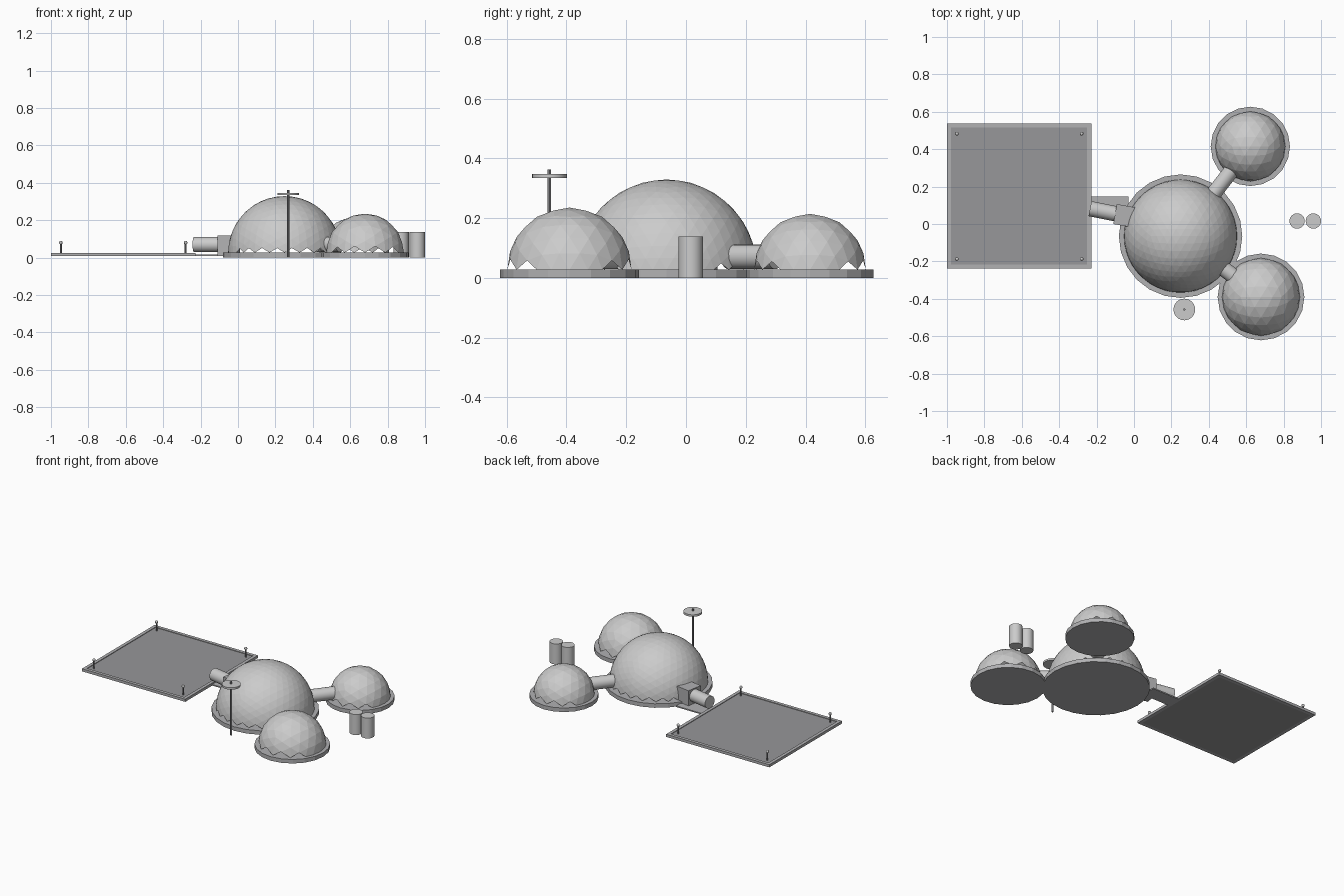
import bpy, bmesh, math
from mathutils import Vector, Matrix

if "Cube" in bpy.data.objects:
    bpy.data.objects.remove(bpy.data.objects["Cube"])


def material(name, r, g, b):
    m = bpy.data.materials.new(name)
    m.diffuse_color = (r, g, b, 1)
    m.use_nodes = True
    m.node_tree.nodes["Principled BSDF"].inputs["Base Color"].default_value = m.diffuse_color
    return m


SHELL = material("shell_grey", 0.60, 0.60, 0.62)
TUBE = material("tube_grey", 0.52, 0.52, 0.53)
STONE = material("foundation_grey", 0.44, 0.44, 0.45)
PAD = material("pad_grey", 0.31, 0.31, 0.32)
DARK = material("dark_metal", 0.25, 0.25, 0.26)


def cylinder(name, start, end, r, mat, sides=24, smooth=True):
    a, b = Vector(start), Vector(end)
    d = b - a
    bpy.ops.mesh.primitive_cylinder_add(vertices=sides, radius=r, depth=d.length,
                                        location=(a + b) / 2)
    o = bpy.context.object
    o.name = name
    o.rotation_euler = d.to_track_quat('Z', 'Y').to_euler()
    o.data.materials.append(mat)
    if smooth:
        bpy.ops.object.shade_smooth_by_angle(angle=math.radians(30))


def box(name, lo, hi, mat, turn=0):
    lo, hi = Vector(lo), Vector(hi)
    bpy.ops.mesh.primitive_cube_add(size=1, location=(lo + hi) / 2)
    o = bpy.context.object
    o.name = name
    o.scale = hi - lo
    o.rotation_euler.z = math.radians(turn)
    o.data.materials.append(mat)


def ball(name, loc, r, mat):
    bpy.ops.mesh.primitive_uv_sphere_add(segments=12, ring_count=8, radius=r, location=loc)
    o = bpy.context.object
    o.name = name
    o.data.materials.append(mat)


def dome(name, x, y, r, base_r, subdiv, sides):
    """Faceted half sphere with a toothed lower edge, on a round foundation."""
    cylinder(name + "_foundation", (x, y, 0), (x, y, BASE), base_r, STONE, sides, False)
    bm = bmesh.new()
    bmesh.ops.create_icosphere(bm, subdivisions=subdiv, radius=r)
    # turn the sphere so an edge between two five-sided corners lies on top, along x
    corners = [v.co.copy() for v in bm.verts if len(v.link_edges) == 5]
    a = corners[0]
    b = min(corners[1:], key=lambda c: (c - a).length)
    up, along = (a + b).normalized(), (b - a).normalized()
    bm.transform(Matrix((along, up.cross(along), up)).to_4x4())
    # removing everything below the equator leaves the teeth
    bmesh.ops.delete(bm, geom=[v for v in bm.verts if v.co.z < -0.001], context='VERTS')
    me = bpy.data.meshes.new(name)
    bm.to_mesh(me)
    bm.free()
    me.materials.append(SHELL)
    o = bpy.data.objects.new(name, me)
    o.location = (x, y, BASE)
    bpy.context.collection.objects.link(o)


def tunnel(name, a, b):
    """Tube between two domes, ending just inside each wall."""
    p, q = Vector((a[0], a[1], 0.07)), Vector((b[0], b[1], 0.07))
    d = (q - p).normalized()
    cylinder(name, p + d * (a[2] - 0.04), q - d * (b[2] - 0.04), 0.041, TUBE)


BASE = 0.027
MAIN = (0.249, -0.065, 0.302)
NORTH = (0.622, 0.415, 0.187)
SOUTH = (0.679, -0.39, 0.208)

# Domes and connecting tunnels
dome("main_dome", *MAIN, 0.33, 4, 24)
dome("north_dome", *NORTH, 0.212, 3, 20)
dome("south_dome", *SOUTH, 0.232, 3, 20)
tunnel("north_tunnel", MAIN, NORTH)
tunnel("south_tunnel", MAIN, SOUTH)

# Airlock and its entry tube, with a walkway to the pad
box("airlock", (-0.102, -0.01, 0.01), (0.002, 0.098, 0.118), STONE, -10)
cylinder("entry_tube", (-0.235, 0.082, 0.07), (-0.06, 0.047, 0.07), 0.041, TUBE)
box("walkway", (-0.24, 0.05, 0.008), (-0.03, 0.148, 0.016), STONE)

# Landing pad with a raised rim and corner lights
X0, X1, Y0, Y1, W = -1.0, -0.228, -0.238, 0.538, 0.022
box("landing_pad", (X0 + W, Y0 + W, 0.008), (X1 - W, Y1 - W, 0.022), PAD)
for i, (lo, hi) in enumerate([((X0, Y0), (X1, Y0 + W)), ((X0, Y1 - W), (X1, Y1)),
                              ((X0, Y0 + W), (X0 + W, Y1 - W)),
                              ((X1 - W, Y0 + W), (X1, Y1 - W))]):
    box(f"pad_rim_{i}", (*lo, 0.008), (*hi, 0.026), STONE)
for x in (-0.947, -0.28):
    for y in (-0.187, 0.483):
        cylinder("pad_light_post", (x, y, 0.02), (x, y, 0.08), 0.005, DARK, 8)
        ball("pad_light", (x, y, 0.08), 0.01, TUBE)

# Storage tanks
for x in (0.872, 0.959):
    cylinder("storage_tank", (x, 0.016, 0), (x, 0.016, 0.138), 0.041, TUBE)

# Antenna mast with a flat dish
AX, AY = 0.269, -0.457
cylinder("antenna_mast", (AX, AY, 0), (AX, AY, 0.362), 0.006, DARK, 12)
cylinder("antenna_dish", (AX, AY, 0.334), (AX, AY, 0.347), 0.058, TUBE)
